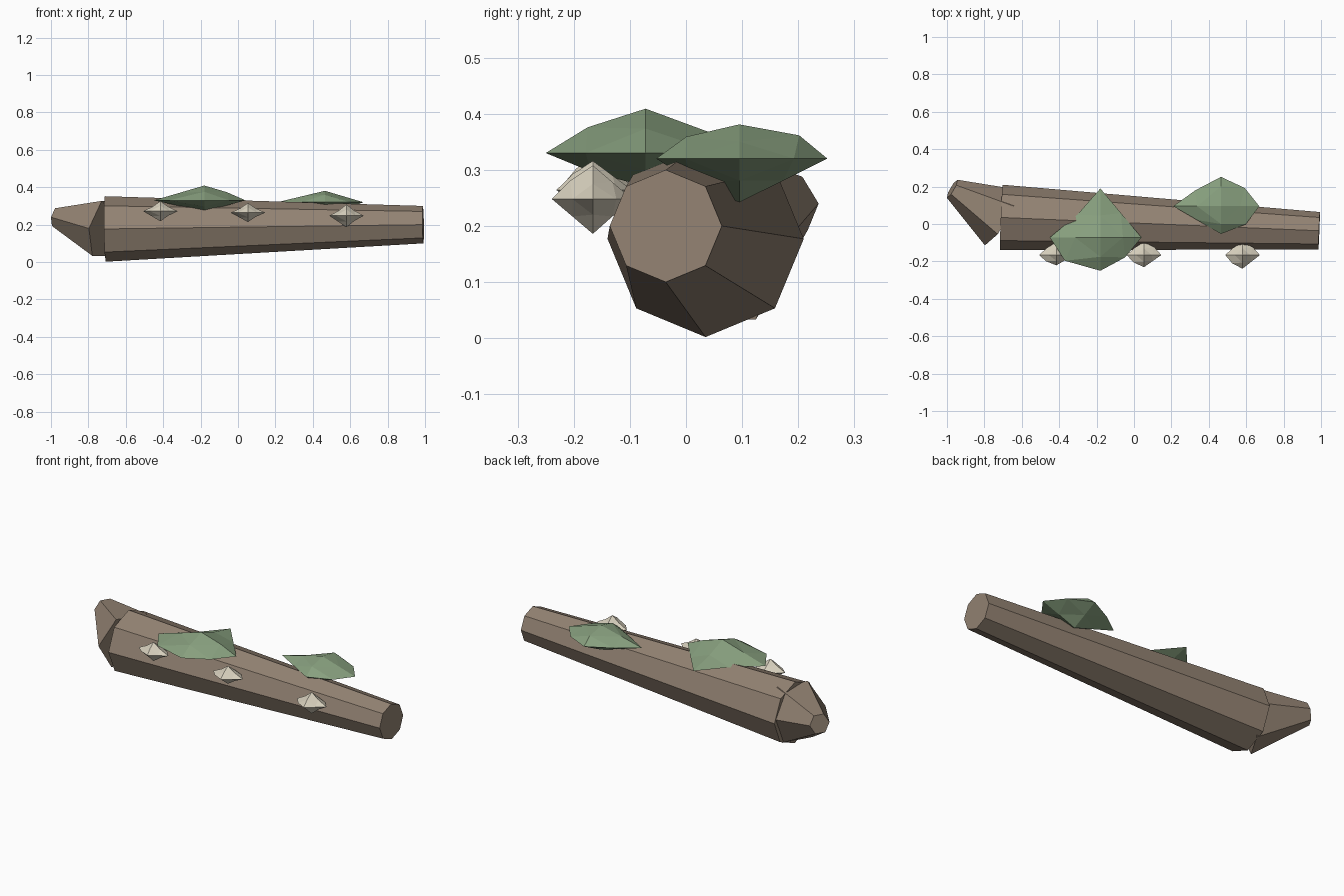
import bpy, bmesh, math
from mathutils import Vector

if "Cube" in bpy.data.objects:
    bpy.data.objects.remove(bpy.data.objects["Cube"])


def material(name, rgb):
    m = bpy.data.materials.new(name)
    m.diffuse_color = (*rgb, 1)
    m.use_nodes = True
    m.node_tree.nodes["Principled BSDF"].inputs["Base Color"].default_value = m.diffuse_color
    return m


bark = material("bark", (0.29, 0.225, 0.17))
green = material("moss", (0.245, 0.35, 0.21))
pale = material("fungus", (0.68, 0.63, 0.51))


def finish(name, bm, mat):
    bmesh.ops.recalc_face_normals(bm, faces=bm.faces[:])
    mesh = bpy.data.meshes.new(name)
    bm.to_mesh(mesh)
    bm.free()
    mesh.materials.append(mat)
    obj = bpy.data.objects.new(name, mesh)
    bpy.context.collection.objects.link(obj)
    return obj


def tapered(name, a, b, ra, rb, sides, mat):
    """Tapered prism between two points, one corner pointing sideways."""
    a, b = Vector(a), Vector(b)
    axis = (b - a).normalized()
    side = axis.cross(Vector((0, 0, 1))).normalized()
    up = side.cross(axis)
    bm = bmesh.new()
    rings = []
    for c, r in ((a, ra), (b, rb)):
        angles = [2 * math.pi * i / sides for i in range(sides)]
        rings.append([bm.verts.new(c + (side * math.cos(t) + up * math.sin(t)) * r)
                      for t in angles])
    for ring in rings:
        bm.faces.new(ring)
    for i in range(sides):
        j = (i + 1) % sides
        bm.faces.new((rings[0][i], rings[0][j], rings[1][j], rings[1][i]))
    return finish(name, bm, mat)


def tuft(name, centre, x, y, z, flat, rise, fall, mat):
    """Uneven faceted blob: an octahedron split once.
    x, y, z: (minus, plus) reach; flat: rim factors for (--, +-, -+, ++);
    rise / fall: factors above / below the rim for (-x, +x, -y, +y)."""
    reach = (x, y, z)
    bm = bmesh.new()
    verts = {}

    def vert(d):
        if d not in verts:
            f = 1
            if d[0] and d[1]:
                f = flat[(d[0] > 0) + 2 * (d[1] > 0)]
            elif d[2] and (d[0] or d[1]):
                k = (d[0] > 0) if d[0] else 2 + (d[1] > 0)
                f = (rise if d[2] > 0 else fall)[k]
            offset = [d[i] * reach[i][d[i] > 0] * f for i in range(3)]
            verts[d] = bm.verts.new(Vector(centre) + Vector(offset))
        return verts[d]

    for sx in (-1, 1):
        for sy in (-1, 1):
            for sz in (-1, 1):
                px, py, pz = vert((sx, 0, 0)), vert((0, sy, 0)), vert((0, 0, sz))
                xy, yz, xz = vert((sx, sy, 0)), vert((0, sy, sz)), vert((sx, 0, sz))
                for f in ((px, xy, xz), (py, yz, xy), (pz, xz, yz), (xy, yz, xz)):
                    bm.faces.new(f)
    return finish(name, bm, mat)


# Log and its bent broken end
tapered("log_trunk", (-0.71, 0.035, 0.177), (0.99, -0.036, 0.2), 0.175, 0.1, 8, bark)
tapered("broken_end", (-0.71, 0.035, 0.18), (-0.972, 0.188, 0.24), 0.173, 0.056, 6, bark)

# Moss pads on top
tuft("moss_front", (-0.18, -0.072, 0.33), (0.27, 0.22), (0.178, 0.262), (0.06, 0.079),
     (0.7, 0.6, 0.46, 0.5), (0.5, 0.55, 0.58, 0.45), (0.5, 0.5, 0.55, 0.5), green)
tuft("moss_back", (0.465, 0.095, 0.32), (0.255, 0.205), (0.148, 0.157), (0.078, 0.061),
     (0.5, 0.65, 0.54, 0.62), (0.5, 0.5, 0.64, 0.68), (0.5, 0.5, 0.55, 0.5), green)

# Pale fungi along the front side
for i, (cx, cz, bottom, top, front) in enumerate((
        (-0.415, 0.272, 0.054, 0.054, 0.055),
        (0.053, 0.264, 0.05, 0.052, 0.065),
        (0.58, 0.248, 0.062, 0.06, 0.073))):
    tuft(f"fungus_{i + 1}", (cx, -0.166, cz), (0.092, 0.093), (front, 0.07), (bottom, top),
         (0.6, 0.5, 0.55, 0.6), (0.45, 0.45, 0.55, 0.5), (0.5, 0.45, 0.5, 0.5), pale)
